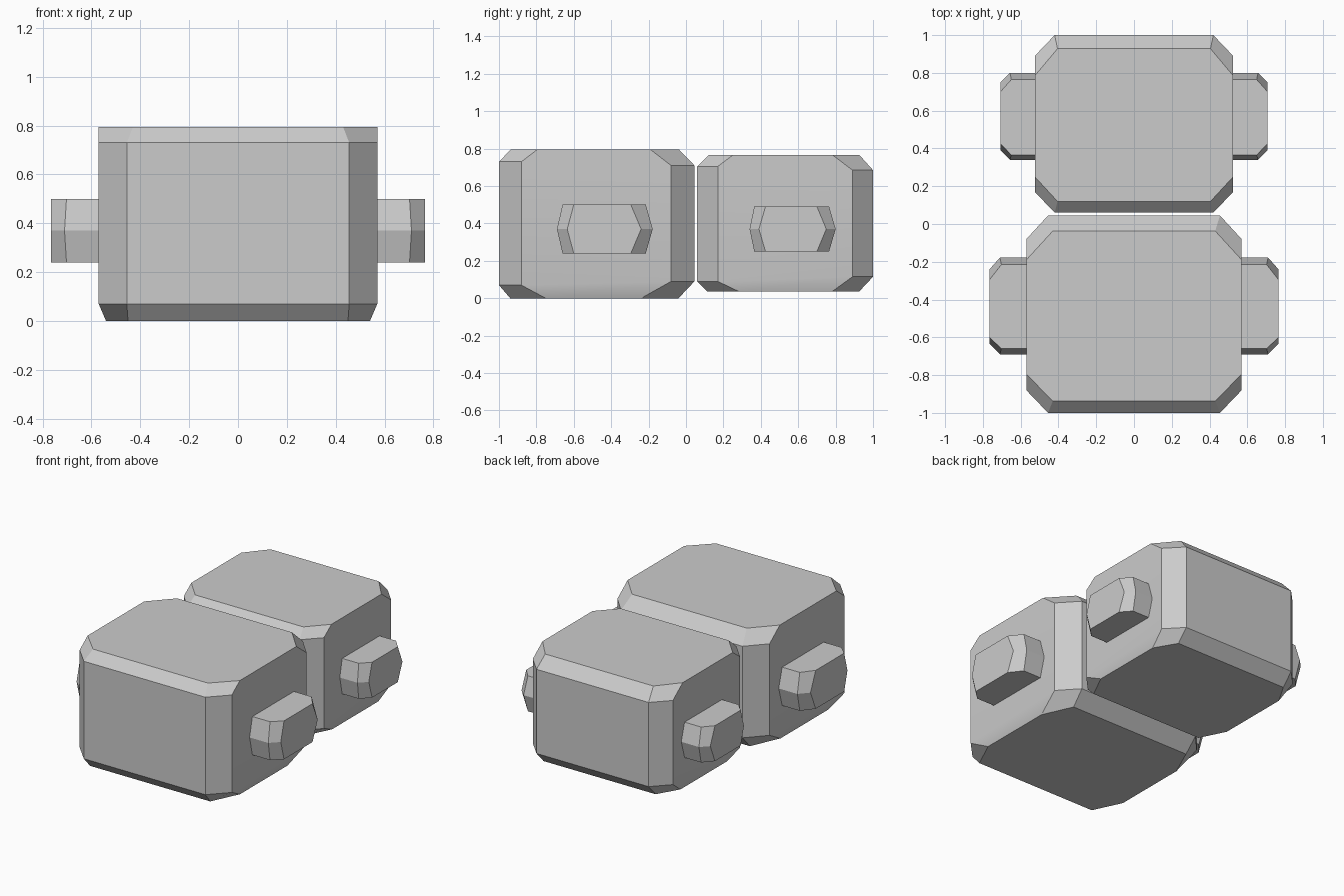
import bpy, bmesh

if "Cube" in bpy.data.objects:
    bpy.data.objects.remove(bpy.data.objects["Cube"])


def loft(name, rings, smooth=False):
    """Skin a stack of equal-length rings and cap both ends."""
    bm = bmesh.new()
    loops = [[bm.verts.new(p) for p in ring] for ring in rings]
    n = len(loops[0])
    for a, b in zip(loops, loops[1:]):
        for i in range(n):
            j = (i + 1) % n
            bm.faces.new((a[i], a[j], b[j], b[i]))
    bm.faces.new(loops[0][::-1])
    bm.faces.new(loops[-1])
    bmesh.ops.recalc_face_normals(bm, faces=bm.faces)
    mesh = bpy.data.meshes.new(name)
    bm.to_mesh(mesh)
    bm.free()
    obj = bpy.data.objects.new(name, mesh)
    bpy.context.collection.objects.link(obj)
    if smooth:
        bpy.ops.object.select_all(action='DESELECT')
        obj.select_set(True)
        bpy.context.view_layer.objects.active = obj
        bpy.ops.object.shade_smooth_by_angle(angle=0.52)
    return obj


def octagon(x_end, x_side, ys, z_front, z_back):
    """Chamfered rectangle; ys = front end, side start, side end, back end."""
    right = [(x_end, ys[0], z_front), (x_side, ys[1], z_front),
             (x_side, ys[2], z_back), (x_end, ys[3], z_back)]
    return right + [(-x, y, z) for x, y, z in reversed(right)]


def hexagon(x_mid, x_flat, ys, zs):
    """Side peg section; ys = front point, front flat, back flat, back point."""
    lo, mid, hi = zs
    return [(x_mid, ys[0], mid), (x_flat, ys[1], lo), (x_flat, ys[2], lo),
            (x_mid, ys[3], mid), (x_flat, ys[2], hi), (x_flat, ys[1], hi)]


def side_pegs(name, x0, x1, x2, base, tip, zs):
    obj = loft(name, [hexagon(x0, x0, base, zs),
                      hexagon(x1, x1 - 0.008, base, zs),
                      hexagon(x2, x2, tip, zs)])
    obj.modifiers.new("Mirror", 'MIRROR').use_axis[0] = True


# Front block
front_mid = (-1.0, -0.88, -0.08, 0.045)
loft("front_block", [
    octagon(0.45, 0.54, (-0.94, -0.75, -0.24, -0.04), 0.0, 0.0),
    octagon(0.455, 0.57, front_mid, 0.07, 0.09),
    octagon(0.455, 0.57, front_mid, 0.73, 0.71),
    octagon(0.43, 0.57, (-0.937, -0.795, -0.19, -0.037), 0.795, 0.795)], True)

# Rear block
rear_mid = (0.06, 0.17, 0.89, 1.0)
loft("rear_block", [
    octagon(0.42, 0.505, (0.115, 0.285, 0.78, 0.925), 0.035, 0.035),
    octagon(0.42, 0.525, rear_mid, 0.09, 0.115),
    octagon(0.42, 0.525, rear_mid, 0.705, 0.685),
    octagon(0.405, 0.525, (0.12, 0.25, 0.785, 0.928), 0.765, 0.765)], True)

# Side pegs
side_pegs("front_side_pegs", 0.54, 0.71, 0.765,
          (-0.69, -0.66, -0.215, -0.178), (-0.635, -0.60, -0.295, -0.24),
          (0.24, 0.37, 0.50))
side_pegs("rear_side_pegs", 0.50, 0.657, 0.707,
          (0.34, 0.365, 0.765, 0.80), (0.39, 0.425, 0.70, 0.75),
          (0.25, 0.37, 0.49))
